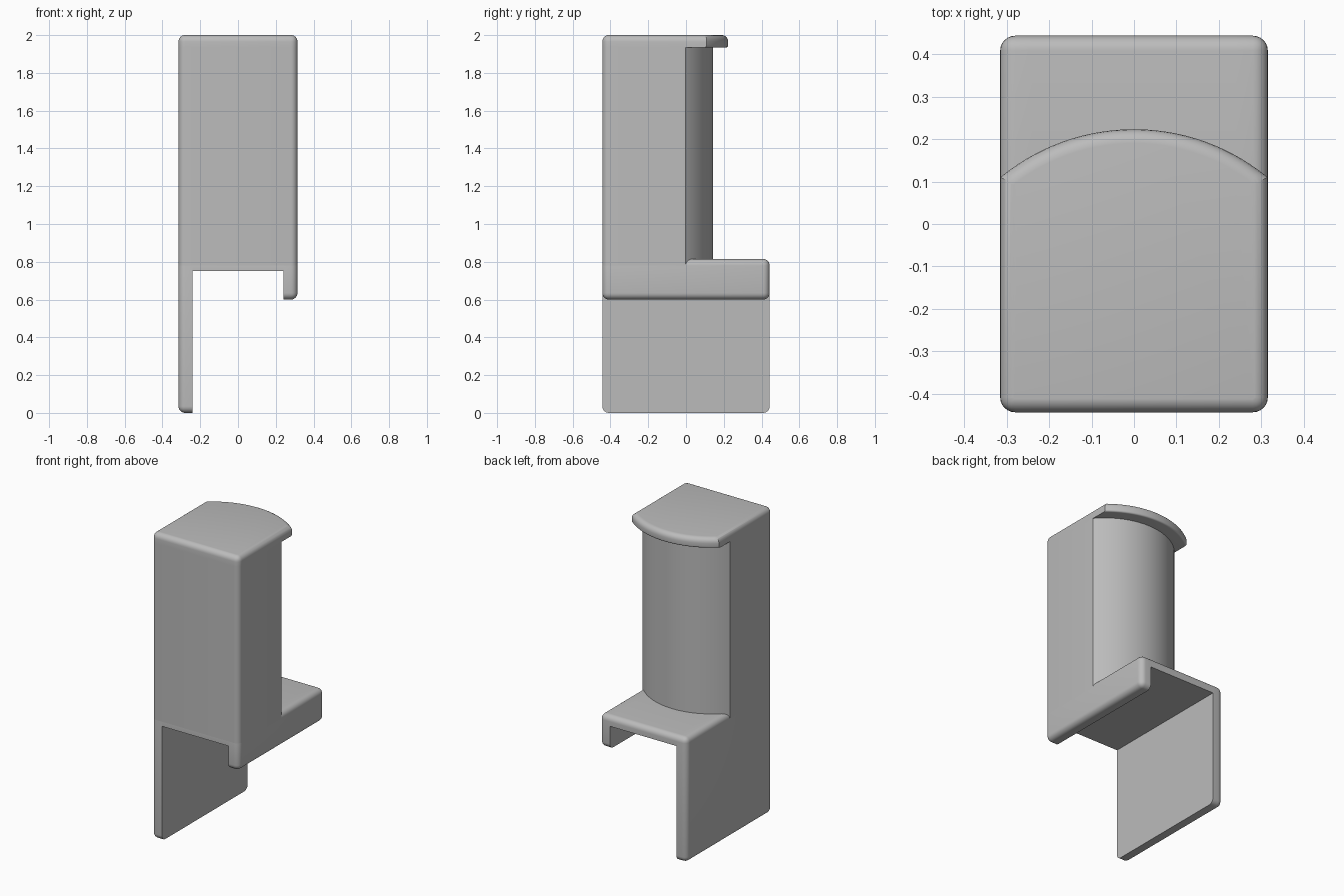
import bpy, bmesh, math
from mathutils import Matrix, Vector

cube = bpy.data.objects.get("Cube")
if cube:
    bpy.data.objects.remove(cube)

HALF_X, HALF_Y, ROUND = 0.315, 0.443, 0.035
INNER, DECK, RIM, UNDER = 0.24, 0.75, 0.815, 1.935
X, Z = Vector((1, 0, 0)), Vector((0, 0, 1))

grey = bpy.data.materials.new("plain grey")
grey.use_nodes = True
colour = (0.5, 0.5, 0.5, 1)
grey.diffuse_color = colour
grey.node_tree.nodes["Principled BSDF"].inputs["Base Color"].default_value = colour


def make(name, bm):
    bmesh.ops.recalc_face_normals(bm, faces=bm.faces)
    mesh = bpy.data.meshes.new(name)
    bm.to_mesh(mesh)
    bm.free()
    mesh.materials.append(grey)
    obj = bpy.data.objects.new(name, mesh)
    bpy.context.collection.objects.link(obj)
    return obj


def rounded_box(z0, z1):
    bm = bmesh.new()
    size = (2 * HALF_X, 2 * HALF_Y, z1 - z0)
    bmesh.ops.create_cube(bm, size=1, matrix=Matrix.Translation((0, 0, (z0 + z1) / 2))
                          @ Matrix.Diagonal((*size, 1)))
    bmesh.ops.bevel(bm, geom=bm.edges[:], offset=ROUND, segments=6,
                    profile=0.5, affect='EDGES')
    return bm


def keep(bm, axis, value, above):
    """Slice the solid on a plane, keep one side and close the cut."""
    normal = -axis if above else axis
    geom = bm.verts[:] + bm.edges[:] + bm.faces[:]
    cut = bmesh.ops.bisect_plane(bm, geom=geom, plane_co=axis * value,
                                 plane_no=normal, clear_outer=True)
    rim = [e for e in cut["geom_cut"] if isinstance(e, bmesh.types.BMEdge)]
    bmesh.ops.edgeloop_fill(bm, edges=rim)
    return bm


def disc(name, radius, z0, z1, rim_round=0):
    bm = bmesh.new()
    bmesh.ops.create_cone(bm, cap_ends=True, segments=128, radius1=radius,
                          radius2=radius, depth=z1 - z0,
                          matrix=Matrix.Translation((0, -0.271, (z0 + z1) / 2)))
    if rim_round:
        for level, amount in ((z1, rim_round), (z0, rim_round / 3)):
            edges = [e for e in bm.edges
                     if all(abs(v.co.z - level) < 1e-4 for v in e.verts)]
            bmesh.ops.bevel(bm, geom=edges, offset=amount, segments=5,
                            profile=0.5, affect='EDGES')
    return make(name, bm)


def intersect(obj, cutter):
    bpy.context.view_layer.objects.active = obj
    mod = obj.modifiers.new("curved back", 'BOOLEAN')
    mod.operation, mod.solver, mod.object = 'INTERSECT', 'EXACT', cutter
    bpy.ops.object.modifier_apply(modifier=mod.name)
    bpy.data.objects.remove(cutter)
    return obj


# Long left leg, short right leg and the deck joining them
long_leg = make("long_left_leg", keep(rounded_box(0, RIM), X, -INNER, False))
short_leg = make("short_right_leg", keep(rounded_box(0.6, RIM), X, INNER, True))
slab = rounded_box(0.6, RIM)
for axis, value, above in ((X, -INNER, True), (X, INNER, False), (Z, DECK, True)):
    keep(slab, axis, value, above)
deck = make("deck", slab)

# Tall column with a bowed back
column = intersect(make("column", rounded_box(0.6, 2.1)),
                   disc("column_cutter", 0.414, RIM - ROUND, UNDER + 0.001))

# Overhanging cap with a rounded rim
cap = intersect(make("cap", rounded_box(1.8, 2.0005)),
                disc("cap_cutter", 0.494, UNDER, 2, 0.033))

bpy.ops.object.select_all(action='DESELECT')
for obj in (long_leg, short_leg, deck, column, cap):
    obj.select_set(True)
bpy.context.view_layer.objects.active = cap
bpy.ops.object.shade_smooth_by_angle(angle=math.radians(30))
